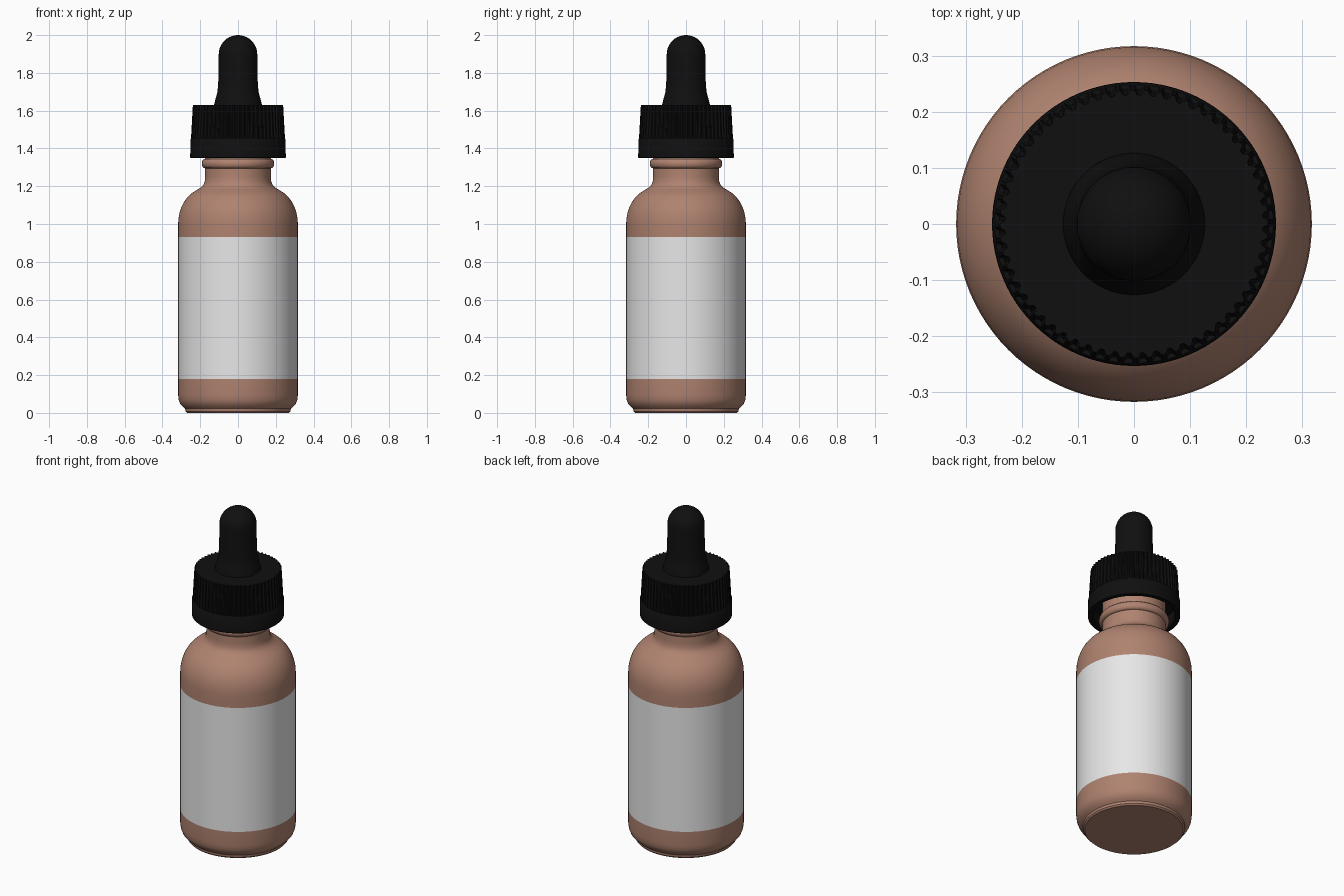
import bpy, bmesh
from math import sin, cos, pi, radians

cube = bpy.data.objects.get("Cube")
if cube:
    bpy.data.objects.remove(cube, do_unlink=True)


def material(name, rgb):
    m = bpy.data.materials.new(name)
    m.use_nodes = True
    m.diffuse_color = (*rgb, 1)
    m.node_tree.nodes["Principled BSDF"].inputs["Base Color"].default_value = (*rgb, 1)
    return m


amber = material("brown glass", (0.43, 0.225, 0.16))
paper = material("white label", (0.8, 0.8, 0.8))
rubber = material("black rubber", (0.005, 0.005, 0.005))


def lathe(name, profile, mats, segments=96, rib=None):
    """Spin (radius, z) points about z; rib(i, z) returns a radius offset."""
    bm = bmesh.new()
    rings = []
    for r, z in profile:
        if r == 0:
            rings.append([bm.verts.new((0, 0, z))] * segments)
            continue
        ring = []
        for i in range(segments):
            a = 2 * pi * i / segments
            q = r + (rib(i, r, z) if rib else 0)
            ring.append(bm.verts.new((q * cos(a), q * sin(a), z)))
        rings.append(ring)
    for low, high in zip(rings, rings[1:]):
        for i in range(segments):
            j = (i + 1) % segments
            corners = [low[i], low[j], high[j], high[i]]
            bm.faces.new(list(dict.fromkeys(corners)))
    bmesh.ops.recalc_face_normals(bm, faces=bm.faces)
    mesh = bpy.data.meshes.new(name)
    bm.to_mesh(mesh)
    bm.free()
    for m in mats:
        mesh.materials.append(m)
    obj = bpy.data.objects.new(name, mesh)
    bpy.context.collection.objects.link(obj)
    bpy.ops.object.select_all(action="DESELECT")
    obj.select_set(True)
    bpy.context.view_layer.objects.active = obj
    bpy.ops.object.shade_smooth_by_angle(angle=radians(35))
    return obj


# Bottle: foot, rounded heel, straight wall, domed shoulder, beaded neck
LABEL_LOW, LABEL_HIGH = 0.18, 0.93
WALL = 0.317
shoulder = [(0.17 + 0.147 * cos(t * pi / 18), 1.0 + 0.19 * sin(t * pi / 18)) for t in range(8)]
bead = [(0.174 + 0.018 * sin(t * pi / 8), 1.32 - 0.025 * cos(t * pi / 8)) for t in range(9)]
bottle = lathe("bottle", [
    (0, 0), (0.27, 0), (0.278, 0.008), (0.28, 0.022), (0.292, 0.032),
    (0.306, 0.048), (0.314, 0.068), (WALL, 0.095),
    (WALL, LABEL_LOW), (WALL, LABEL_HIGH), *shoulder,
    (0.197, 1.193), (0.183, 1.208), (0.176, 1.225), (0.174, 1.25),
    *bead, (0.174, 1.5), (0, 1.5)], [amber, paper])

# Wrap-around label: the wall faces between its two edges
for face in bottle.data.polygons:
    if LABEL_LOW < face.center.z < LABEL_HIGH and abs(face.normal.z) < 0.1:
        face.material_index = 1

# Cap skirt: smooth band with an open underside
lathe("cap_band", [
    (0, 1.43), (0.225, 1.43), (0.225, 1.355), (0.23, 1.35), (0.25, 1.35),
    (0.253, 1.353), (0.252, 1.446), (0.248, 1.452), (0, 1.452)], [rubber])

# Cap grip: tapered and ribbed all round
RIBS = 60


def grip(i, r, z):
    return -0.009 if r > 0.22 and i % 4 >= 2 else 0


lathe("cap_grip", [
    (0, 1.45), (0.249, 1.45), (0.239, 1.63), (0.218, 1.63), (0, 1.63)],
    [rubber], RIBS * 4, grip)

# Squeeze bulb: flared base, straight stem, round tip
tip = [(0.102 * cos(t * pi / 20), 1.898 + 0.102 * sin(t * pi / 20)) for t in range(10)]
lathe("dropper_bulb", [
    (0, 1.62), (0.127, 1.62), (0.126, 1.635), (0.118, 1.665), (0.109, 1.7),
    (0.105, 1.74), (0.103, 1.8), *tip, (0, 2.0)], [rubber])
